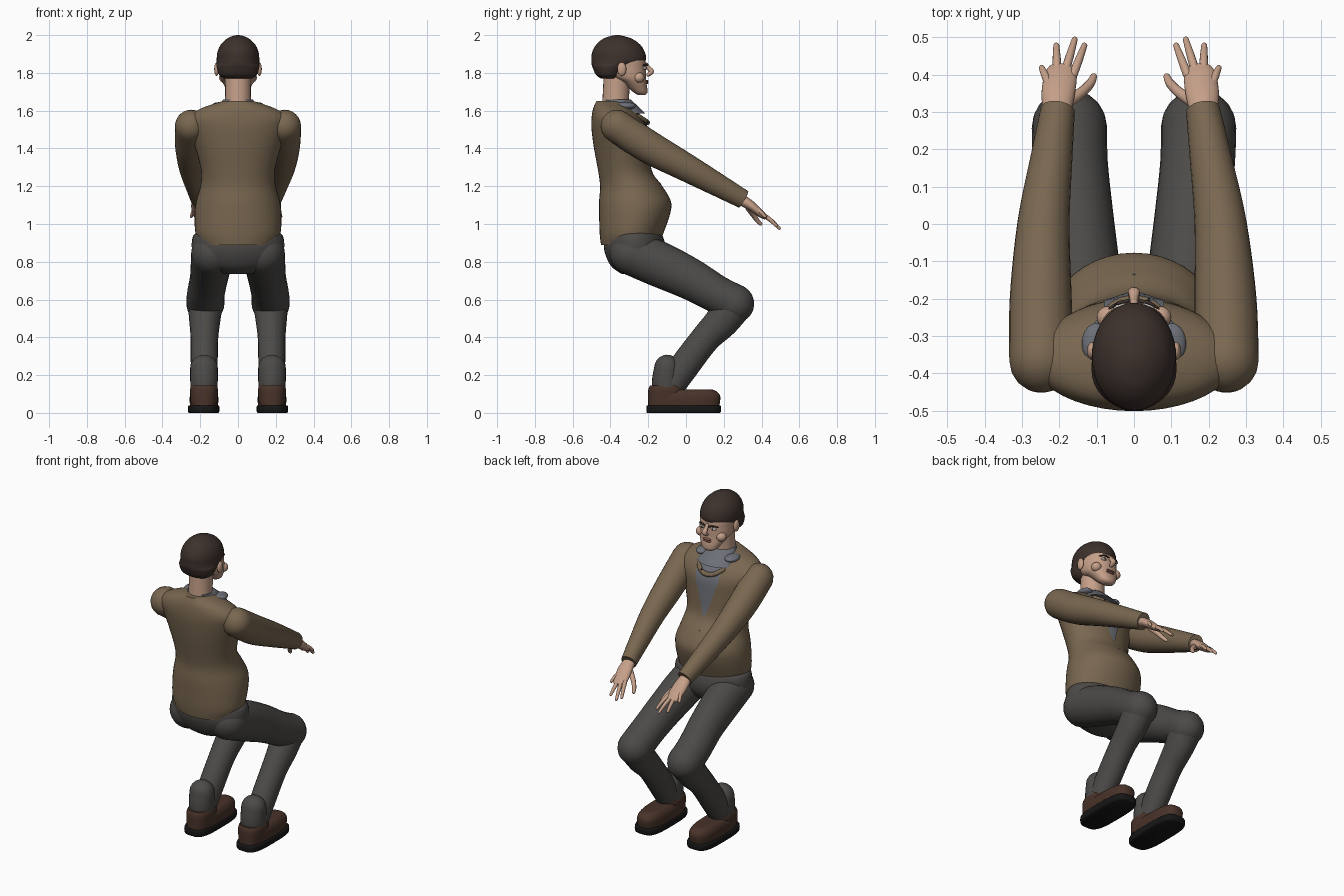
import bpy, bmesh, math
from mathutils import Vector

if "Cube" in bpy.data.objects:
    bpy.data.objects.remove(bpy.data.objects["Cube"])


def mat(name, r, g, b):
    m = bpy.data.materials.new(name)
    m.diffuse_color = (r, g, b, 1)
    m.use_nodes = True
    m.node_tree.nodes["Principled BSDF"].inputs["Base Color"].default_value = m.diffuse_color
    return m


WOOL = mat("brown_wool", .19, .135, .08)
CLOTH = mat("dark_cloth", .072, .069, .064)
SKIN = mat("skin", .56, .35, .25)
HAIR = mat("hair", .045, .03, .025)
SHIRT = mat("grey_shirt", .15, .16, .185)
LEATHER = mat("leather", .065, .032, .022)
RUBBER = mat("black_rubber", .008, .008, .008)
EYE = mat("eye_white", .6, .58, .55)
LIP = mat("lip", .3, .13, .1)


def finish(name, bm, m):
    bmesh.ops.recalc_face_normals(bm, faces=bm.faces[:])
    me = bpy.data.meshes.new(name)
    bm.to_mesh(me)
    bm.free()
    me.materials.append(m)
    ob = bpy.data.objects.new(name, me)
    bpy.context.collection.objects.link(ob)
    bpy.context.view_layer.objects.active = ob
    for o in bpy.context.selected_objects:
        o.select_set(False)
    ob.select_set(True)
    bpy.ops.object.shade_smooth_by_angle(angle=math.radians(50))
    return ob


def spline(rows, n=5):
    """Catmull-Rom interpolation of rows of numbers."""
    out = []
    for i in range(len(rows) - 1):
        a, b, c, d = (rows[max(i - 1, 0)], rows[i], rows[i + 1], rows[min(i + 2, len(rows) - 1)])
        for k in range(n):
            t = k / n
            out.append([.5 * (2 * q + (r - p) * t + (2 * p - 5 * q + 4 * r - s) * t * t
                              + (3 * q - p - 3 * r + s) * t ** 3) for p, q, r, s in zip(a, b, c, d)])
    return out + [list(rows[-1])]


def skin_rings(name, rings, m):
    bm = bmesh.new()
    vs = [[bm.verts.new(p) for p in ring] for ring in rings]
    n = len(vs[0])
    for a, b in zip(vs, vs[1:]):
        for i in range(n):
            bm.faces.new((a[i], a[(i + 1) % n], b[(i + 1) % n], b[i]))
    bm.faces.new(vs[0])
    bm.faces.new(vs[-1])
    return finish(name, bm, m)


def stack(name, rows, m, x=0, power=2, n=5, seg=40):
    """Horizontal rings from (z, half width, back y, front y)."""
    rings = []
    for z, w, yb, yf in spline(rows, n):
        ring = []
        for i in range(seg):
            a = 2 * math.pi * i / seg
            c, s = math.cos(a), math.sin(a)
            ring.append((x + w * math.copysign(abs(c) ** (2 / power), c),
                         (yb + yf) / 2 + (yf - yb) / 2 * math.copysign(abs(s) ** (2 / power), s), z))
        rings.append(ring)
    return skin_rings(name, rings, m)


def tube(name, rows, m, start=True, end=True, seg=24):
    """Limb from (x, y, z, sideways radius, depth radius), ends domed on request."""
    secs = [(Vector(r[:3]), r[3], r[4]) for r in spline(rows)]
    t0 = (secs[0][0] - secs[1][0]).normalized()
    t1 = (secs[-1][0] - secs[-2][0]).normalized()

    def dome(sec, t):
        p, a, b = sec
        return [(p + t * b * math.sin(q), a * math.cos(q), b * math.cos(q))
                for q in (.3, .6, .9, 1.2, 1.45)]
    pre = dome(secs[0], t0)[::-1] if start else []
    secs = pre + secs + (dome(secs[-1], t1) if end else [])
    rings = []
    for i, (p, a, b) in enumerate(secs):
        t = (secs[min(i + 1, len(secs) - 1)][0] - secs[max(i - 1, 0)][0]).normalized()
        ref = Vector((0, 0, 1)) if abs(t.x) > .85 else Vector((1, 0, 0))
        u = (ref - t * ref.dot(t)).normalized()
        v = t.cross(u)
        rings.append([p + u * a * math.cos(2 * math.pi * k / seg) + v * b * math.sin(2 * math.pi * k / seg)
                      for k in range(seg)])
    return skin_rings(name, rings, m)


def ball(name, loc, size, m):
    bm = bmesh.new()
    bmesh.ops.create_uvsphere(bm, u_segments=20, v_segments=12, radius=1)
    bmesh.ops.scale(bm, vec=size, verts=bm.verts)
    bmesh.ops.translate(bm, vec=loc, verts=bm.verts)
    return finish(name, bm, m)


# Sweater body with round belly, and trouser seat
TORSO = [(.89, .2, -.45, -.14), (.95, .225, -.457, -.12), (1.05, .23, -.46, -.085), (1.12, .222, -.46, -.08),
         (1.2, .2, -.455, -.125), (1.28, .195, -.465, -.18), (1.4, .225, -.487, -.195), (1.5, .26, -.5, -.205),
         (1.56, .265, -.5, -.235), (1.61, .2, -.492, -.28), (1.65, .085, -.475, -.32)]
stack("sweater_body", TORSO, WOOL)
stack("trouser_seat", [(.735, .07, -.34, -.22), (.77, .17, -.39, -.16), (.82, .23, -.42, -.12),
                       (.88, .245, -.435, -.11), (.94, .236, -.425, -.125), (.96, .2, -.4, -.15)], CLOTH)

# Shirt showing in the V-neck, laid just over the chest surface
bm = bmesh.new()
rows = [r for r in spline(TORSO) if r[0] > 1.27]
grid = []
for z, w, yb, yf in rows:
    half = min(.08, .003 + .09 * (z - 1.27) / .27)
    line = []
    for i in range(13):
        x = half * (i / 6 - 1)
        line.append(bm.verts.new((x, (yb + yf) / 2 + (yf - yb) / 2 * math.sqrt(max(0, 1 - (x / w) ** 2)) + .005,
                                  z + .003)))
    grid.append(line)
for a, b in zip(grid, grid[1:]):
    for i in range(12):
        bm.faces.new((a[i], a[i + 1], b[i + 1], b[i]))
finish("shirt_front", bm, SHIRT)
stack("shirt_collar", [(1.585, .12, -.4, -.215), (1.62, .105, -.42, -.25), (1.66, .078, -.44, -.295)], SHIRT)
tube("neckline_band", [(-.085, -.25, 1.57, .012, .012), (-.045, -.215, 1.545, .014, .014),
                       (0, -.205, 1.537, .014, .014), (.045, -.215, 1.545, .014, .014),
                       (.085, -.25, 1.57, .012, .012)], WOOL)
ball("sweater_button", (0, -.137, 1.21), (.006, .006, .006), CLOTH)

# Neck, head and hair
tube("neck", [(0, -.375, 1.58, .071, .071), (0, -.37, 1.7, .068, .07), (0, -.365, 1.8, .07, .07)],
     SKIN, False, False)
stack("head", [(1.683, .026, -.255, -.215), (1.695, .046, -.275, -.205), (1.72, .064, -.305, -.205),
               (1.75, .083, -.34, -.21), (1.78, .096, -.4, -.212), (1.83, .102, -.45, -.213),
               (1.88, .1, -.46, -.222), (1.95, .07, -.43, -.28)], SKIN, power=2.2)
stack("hair", [(1.77, .075, -.45, -.36), (1.79, .1, -.477, -.335), (1.83, .113, -.495, -.295),
               (1.85, .113, -.5, -.235), (1.87, .113, -.5, -.212), (1.91, .109, -.497, -.218),
               (1.95, .091, -.475, -.243), (1.98, .06, -.44, -.285), (1.995, .03, -.4, -.33),
               (2, .005, -.375, -.355)], HAIR)
tube("nose", [(0, -.21, 1.845, .01, .01), (0, -.198, 1.825, .012, .012), (0, -.182, 1.807, .016, .013),
              (0, -.2, 1.79, .014, .01)], SKIN)
for z in (1.746, 1.757):
    ball("lip", (0, -.209, z), (.028, .01, .006), LIP)
ball("chin", (0, -.222, 1.703), (.03, .018, .018), SKIN)

# Paired parts: s = 1 is the +x side
for s in (1, -1):
    side = "right" if s > 0 else "left"

    def arm(rows):
        # the -x arm reaches slightly wider
        return [(r[0] if s > 0 else -r[0] - .02 * min(1, max(0, (r[1] + .37) / .7)), *r[1:]) for r in rows]

    def leg(rows):
        return [(s * r[0], *r[1:]) for r in rows]

    ball(side + "_ear", (s * .113, -.34, 1.82), (.013, .024, .036), SKIN)
    ball(side + "_cheek", (s * .07, -.25, 1.775), (.03, .03, .028), SKIN)
    ball(side + "_eye", (s * .038, -.222, 1.825), (.017, .014, .008), EYE)
    ball(side + "_pupil", (s * .038, -.211, 1.825), (.006, .005, .006), HAIR)
    tube(side + "_eyebrow", leg([(.016, -.207, 1.84, .004, .005), (.04, -.211, 1.846, .005, .005),
                                 (.066, -.226, 1.84, .003, .003)]), HAIR, seg=10)
    ball(side + "_collar_flap", (s * .1, -.32, 1.625), (.04, .055, .02), SHIRT)

    # Sleeve and hand
    tube(side + "_sleeve", arm([(.248, -.365, 1.518, .086, .087), (.245, -.2, 1.41, .083, .087),
                                (.232, 0, 1.3, .07, .074), (.205, .18, 1.2, .056, .06),
                                (.185, .305, 1.13, .046, .05)]), WOOL, True, False)
    tube(side + "_palm", arm([(.187, .28, 1.135, .033, .032), (.184, .34, 1.1, .044, .026),
                              (.177, .395, 1.055, .044, .02), (.174, .415, 1.04, .036, .015)]), SKIN)
    fingers = {"index": ((.143, .4), (.113, .478)), "middle": ((.164, .41), (.139, .494)),
               "ring": ((.186, .405), (.188, .478)), "little": ((.206, .37), (.227, .418))}
    for f, ((x0, y0), (x1, y1)) in fingers.items():
        z0, z1 = 1.125 - .82 * (y0 - .32), 1.12 - .82 * (y1 - .32)
        tube(f"{side}_{f}_finger", arm([(x0, y0, z0 - .005, .012, .012),
                                        ((x0 + x1) / 2, (y0 + y1) / 2, (z0 + z1) / 2 + .003, .011, .011),
                                        (x1, y1, z1, .008, .008)]), SKIN, seg=12)
    tube(side + "_thumb", arm([(.155, .33, 1.085, .018, .016), (.118, .355, 1.05, .014, .014),
                               (.096, .378, 1.018, .012, .012), (.088, .395, 1.0, .009, .009)]), SKIN, seg=12)

    # Trouser leg, bunched cuff and shoe
    tube(side + "_thigh", leg([(.133, -.29, .845, .115, .115), (.142, -.15, .79, .108, .12),
                               (.155, .02, .71, .1, .11), (.17, .16, .63, .1, .1),
                               (.173, .258, .578, .101, .103)]), CLOTH)
    tube(side + "_shin", leg([(.173, .255, .575, .093, .1), (.176, .19, .485, .082, .09),
                              (.178, .1, .39, .073, .078), (.179, -.01, .245, .071, .078),
                              (.18, -.07, .15, .068, .07)]), CLOTH, True, False)
    tube(side + "_cuff", leg([(.18, -.1, .1, .068, .076), (.18, -.103, .17, .073, .077),
                              (.18, -.1, .24, .073, .068)]), CLOTH, False, True)
    stack(side + "_shoe", [(.03, .074, -.2, .175), (.08, .076, -.2, .182), (.105, .069, -.197, .172),
                           (.122, .054, -.19, .145), (.124, .03, -.16, .1)], LEATHER, s * .18, 2.8)
    stack(side + "_shoe_heel", [(.05, .07, -.2, -.02), (.12, .074, -.2, -.01), (.145, .066, -.19, -.02)],
          LEATHER, s * .18, 2.4)
    stack(side + "_sole", [(0, .078, -.207, .18), (.008, .083, -.21, .185), (.034, .083, -.21, .185),
                           (.04, .079, -.206, .181)], RUBBER, s * .182, 3.4, 2)
